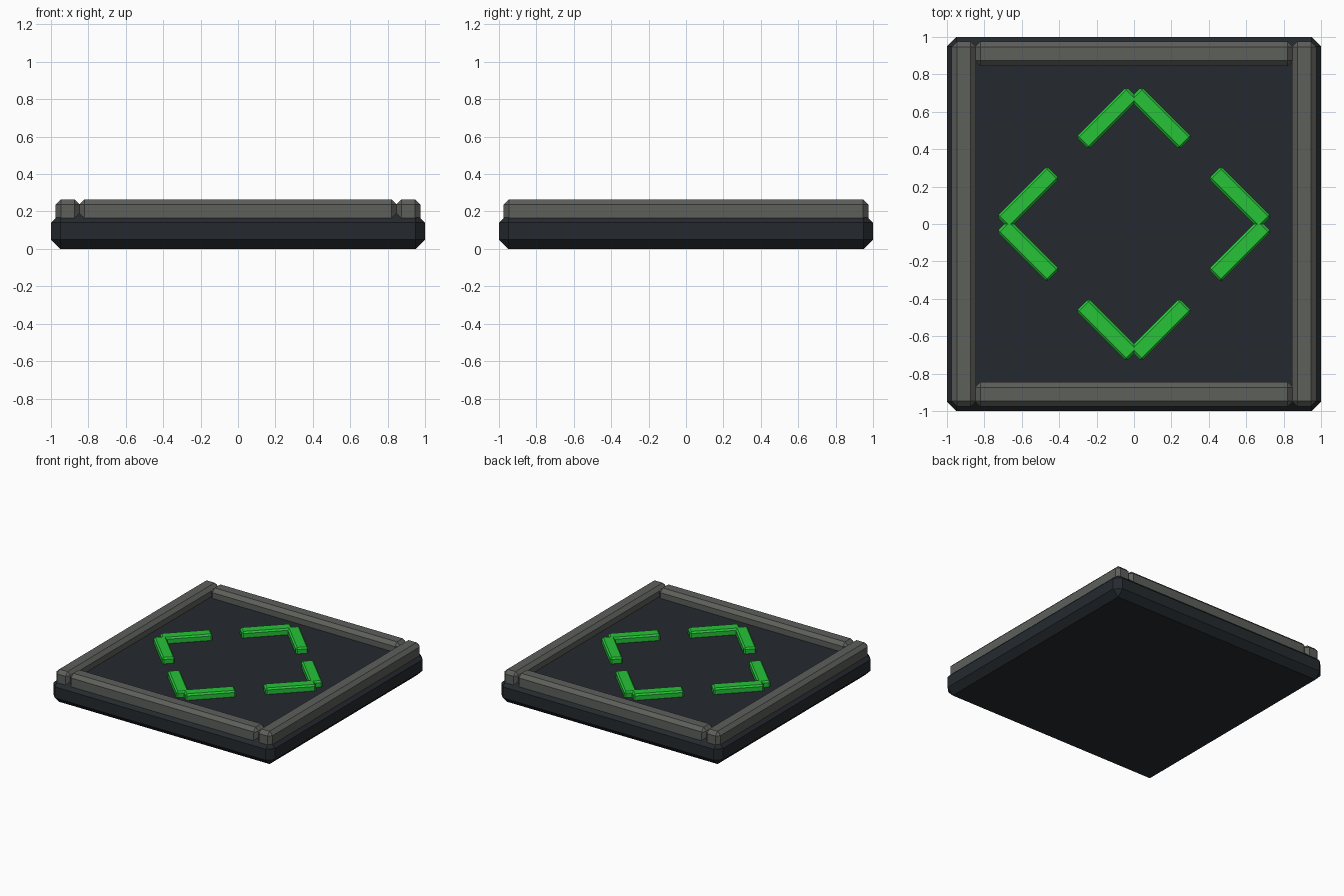
import bpy, bmesh, math
from mathutils import Matrix

if "Cube" in bpy.data.objects:
    bpy.data.objects.remove(bpy.data.objects["Cube"])


def material(name, rgb):
    m = bpy.data.materials.new(name)
    m.diffuse_color = (*rgb, 1)
    m.use_nodes = True
    m.node_tree.nodes["Principled BSDF"].inputs["Base Color"].default_value = m.diffuse_color
    return m


def block(name, center, size, bevel, mat, angle=0):
    """Chamfered box, turned about z."""
    bm = bmesh.new()
    bmesh.ops.create_cube(bm, size=1)
    bmesh.ops.scale(bm, vec=size, verts=bm.verts)
    bmesh.ops.bevel(bm, geom=bm.edges[:], offset=bevel, segments=1,
                    affect='EDGES', profile=0.5)
    bm.transform(Matrix.Translation(center) @ Matrix.Rotation(angle, 4, 'Z'))
    me = bpy.data.meshes.new(name)
    bm.to_mesh(me)
    bm.free()
    me.materials.append(mat)
    ob = bpy.data.objects.new(name, me)
    bpy.context.collection.objects.link(ob)
    return ob


dark = material("dark_panel", (0.018, 0.023, 0.028))
grey = material("grey_metal", (0.11, 0.115, 0.105))
green = material("green_glow", (0.02, 0.55, 0.04))

# Base slab
block("base_plate", (0, 0, 0.095), (2, 2, 0.19), 0.05, dark)

# Raised border rails
for s, side, end in ((-1, "left", "front"), (1, "right", "back")):
    block(f"{side}_rail", (s * 0.91, 0, 0.19), (0.13, 1.95, 0.15), 0.028, grey)
    block(f"{end}_rail", (0, s * 0.91, 0.19), (1.70, 0.13, 0.15), 0.028, grey)

# Four chevrons, each made of two diagonal bars
for i, side in enumerate(("right", "back", "left", "front")):
    turn = i * math.pi / 2
    for s, half in ((-1, "a"), (1, "b")):
        x, y = 0.566, s * 0.142
        c, n = math.cos(turn), math.sin(turn)
        block(f"{side}_chevron_bar_{half}", (x * c - y * n, x * n + y * c, 0.21),
              (0.38, 0.095, 0.06), 0.012, green, turn - s * math.pi / 4)
